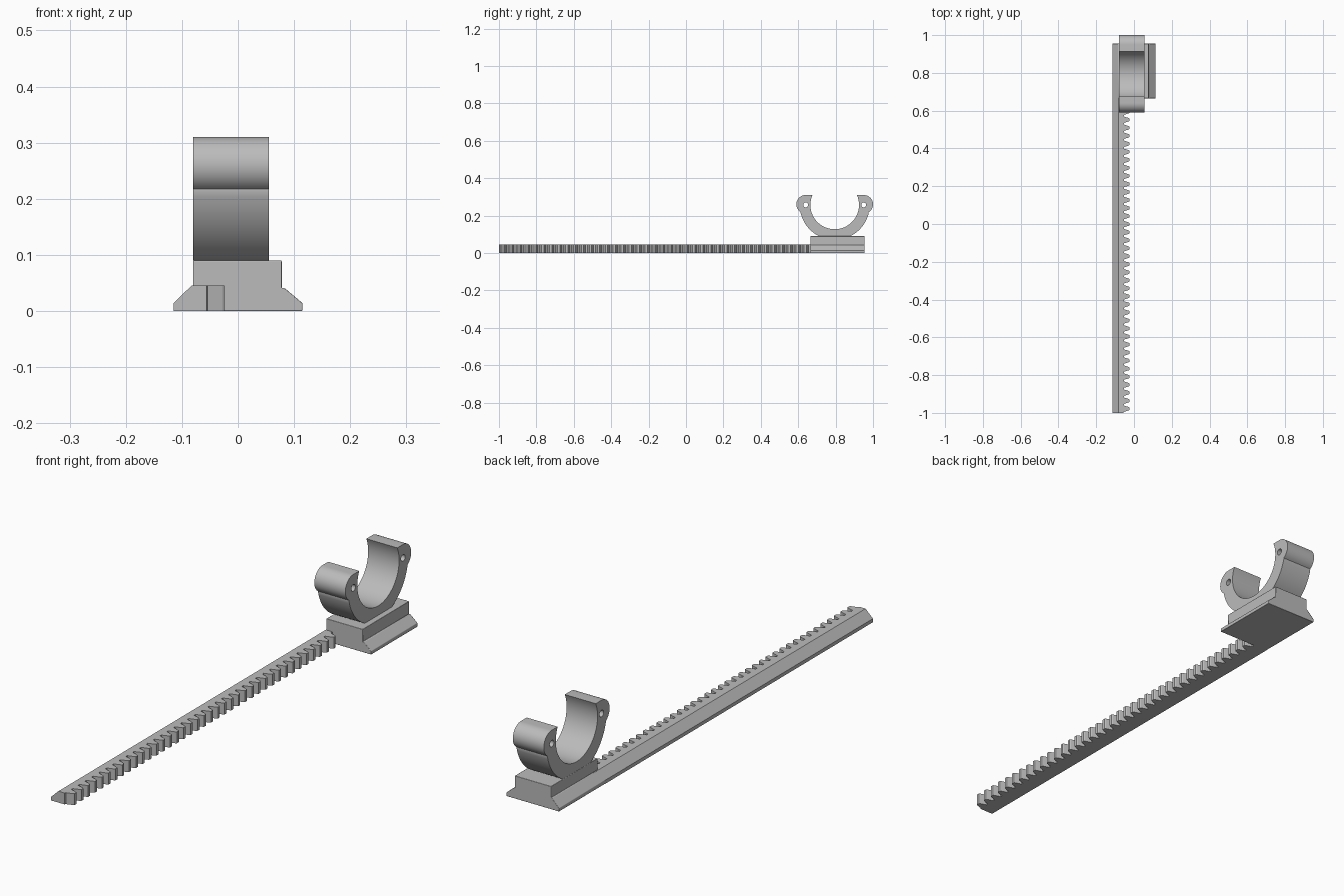
import bpy, bmesh
from math import sin, cos, radians
from mathutils import Vector

if "Cube" in bpy.data.objects:
    bpy.data.objects.remove(bpy.data.objects["Cube"], do_unlink=True)

GREY = (0.5, 0.5, 0.5, 1)
grey = bpy.data.materials.new("plain grey")
grey.use_nodes = True
grey.diffuse_color = GREY
grey.node_tree.nodes["Principled BSDF"].inputs["Base Color"].default_value = GREY


def prism(name, points, axis, start, end):
    """Extrude a closed outline along one axis; outline uses the other two axes in order."""
    bm = bmesh.new()
    verts = []
    for p in points:
        co = list(p)
        co.insert(axis, start)
        verts.append(bm.verts.new(co))
    face = bm.faces.new(verts)
    new = bmesh.ops.extrude_face_region(bm, geom=[face])["geom"]
    shift = Vector((0, 0, 0))
    shift[axis] = end - start
    bmesh.ops.translate(bm, vec=shift, verts=[g for g in new if isinstance(g, bmesh.types.BMVert)])
    bmesh.ops.recalc_face_normals(bm, faces=bm.faces)
    mesh = bpy.data.meshes.new(name)
    bm.to_mesh(mesh)
    bm.free()
    mesh.materials.append(grey)
    obj = bpy.data.objects.new(name, mesh)
    bpy.context.collection.objects.link(obj)
    return obj


def arc(cx, cy, r, a0, a1, n):
    steps = [radians(a0 + (a1 - a0) * i / n) for i in range(n + 1)]
    return [(cx + r * cos(a), cy + r * sin(a)) for a in steps]


def smooth(obj):
    bpy.ops.object.select_all(action="DESELECT")
    obj.select_set(True)
    bpy.context.view_layer.objects.active = obj
    bpy.ops.object.shade_smooth_by_angle(angle=radians(30))


FRONT, BLOCK, BACK = -1.0, 0.665, 0.955
SIDE, SHELF, FOOT, EDGE = 0.115, 0.083, 0.014, 0.045

# Dovetail foot and raised block under the clamp
base = prism("base_block", [
    (-SIDE, 0), (SIDE, 0), (SIDE, FOOT), (SHELF, 0.041), (0.078, 0.041), (0.078, 0.09),
    (-0.08, 0.09), (-0.08, EDGE), (-SHELF, EDGE), (-SIDE, FOOT)], 1, BLOCK, BACK)
bevel = base.modifiers.new("soft_edges", "BEVEL")
bevel.width = 0.003
bevel.segments = 2

# Sloped side rail of the rack
prism("rack_rail", [(-SIDE, 0), (-SHELF, 0), (-SHELF, EDGE), (-SIDE, FOOT)], 1, FRONT, BLOCK + 0.004)

# Toothed strip of the rack
PITCH, ROOT, TIP = 0.0425, -0.054, -0.024
comb = [(-SHELF, FRONT), (ROOT - 0.002, FRONT)]
y = FRONT + 0.022
while y < BLOCK:
    comb += [(ROOT, y - 0.017), (TIP - 0.004, y - 0.009), (TIP, y - 0.006),
             (TIP, y + 0.006), (TIP - 0.004, y + 0.009), (ROOT, y + 0.017)]
    y += PITCH
comb += [(ROOT, BLOCK + 0.03), (-SHELF, BLOCK + 0.03)]
prism("rack_teeth", comb, 2, 0, EDGE)

# Open ring clamp with rounded ears: half outline, then mirrored
CY, CZ, EAR = 0.795, 0.257, 0.155
half = arc(0, 0, 0.13, -90, 24, 28)
half += arc(EAR, 0.003, 0.05, 90, -58, 18)
half += arc(0, 0, 0.187, -13.5, -63.3, 16)
outline = half + [(-u, v) for u, v in reversed(half[1:])]
clamp = prism("ring_clamp", [(CY + u, CZ + v) for u, v in outline], 0, -0.08, 0.055)

# Pin holes through both ears
for side, name in ((-1, "front"), (1, "back")):
    circle = arc(CY + side * EAR, CZ, 0.013, 0, 345, 23)
    cutter = prism(name + "_hole_cutter", circle, 0, -0.2, 0.2)
    cutter.hide_render = True
    cutter.hide_viewport = True
    cut = clamp.modifiers.new(name + "_pin_hole", "BOOLEAN")
    cut.operation = "DIFFERENCE"
    cut.solver = "EXACT"
    cut.object = cutter
smooth(clamp)
smooth(base)
